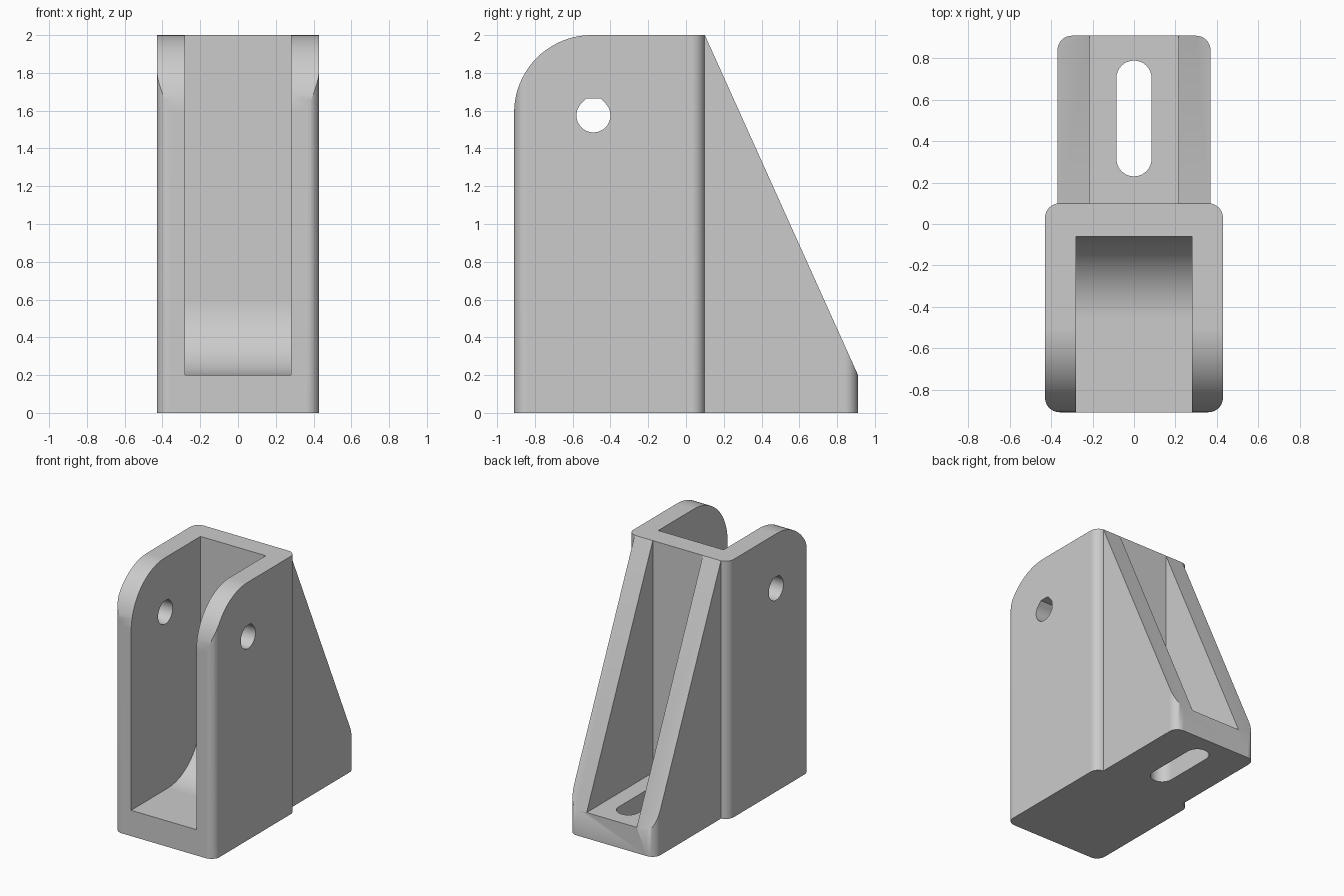
import bpy, bmesh, math

if "Cube" in bpy.data.objects:
    bpy.data.objects.remove(bpy.data.objects["Cube"], do_unlink=True)

grey = bpy.data.materials.new("light_grey")
grey.use_nodes = True
grey.diffuse_color = (0.6, 0.6, 0.6, 1)
grey.node_tree.nodes["Principled BSDF"].inputs["Base Color"].default_value = (0.6, 0.6, 0.6, 1)


def arc(cx, cy, r, a0, a1, n=12):
    return [(cx + r * math.cos(math.radians(a0 + (a1 - a0) * i / n)),
             cy + r * math.sin(math.radians(a0 + (a1 - a0) * i / n))) for i in range(n + 1)]


def prism(name, pts, axis, lo, hi):
    """Extrude an outline: axis 'z' takes (x, y) points, axis 'x' takes (y, z) points."""
    place = (lambda p, t: (p[0], p[1], t)) if axis == 'z' else (lambda p, t: (t, p[0], p[1]))
    bm = bmesh.new()
    base = bm.faces.new([bm.verts.new(place(p, lo)) for p in pts])
    top = bmesh.ops.extrude_face_region(bm, geom=[base])["geom"]
    shift = place((0, 0), hi - lo)
    bmesh.ops.translate(bm, vec=shift, verts=[g for g in top if isinstance(g, bmesh.types.BMVert)])
    bmesh.ops.recalc_face_normals(bm, faces=bm.faces)
    mesh = bpy.data.meshes.new(name)
    bm.to_mesh(mesh)
    bm.free()
    mesh.materials.append(grey)
    obj = bpy.data.objects.new(name, mesh)
    bpy.context.scene.collection.objects.link(obj)
    return obj


def combine(target, other, operation):
    mod = target.modifiers.new("cut", 'BOOLEAN')
    mod.operation, mod.solver, mod.object = operation, 'EXACT', other
    bpy.context.view_layer.objects.active = target
    bpy.ops.object.modifier_apply(modifier=mod.name)
    bpy.data.objects.remove(other, do_unlink=True)


def rounded_plan(w, y0, y1, r, round_front=True):
    front = (arc(-w + r, y0 + r, r, 180, 270, 8) + arc(w - r, y0 + r, r, 270, 360, 8)
             if round_front else [(-w, y0), (w, y0)])
    return front + arc(w - r, y1 - r, r, 0, 90, 8) + arc(-w + r, y1 - r, r, 90, 180, 8)


# Front fork: rounded plan trimmed to a side outline with a curved top corner
bracket = prism("bracket", rounded_plan(0.43, -0.91, 0.10, 0.07), 'z', 0, 2)
side = [(-1.2, -0.2), (0.3, -0.2), (0.3, 2.2), (-0.5, 2.2)] + arc(-0.5, 1.59, 0.41, 90, 180, 20)
side[3:4] = [(-0.5, 2.2)]
corner = [(-1.2, 2.2), (-1.2, 1.59)] + arc(-0.5, 1.59, 0.41, 180, 90, 20) + [(-0.5, 2.2)]
combine(bracket, prism("corner_cutter", corner, 'x', -0.6, 0.6), 'DIFFERENCE')

# Front channel with a swept floor
channel = [(-1.2, 0.2)] + arc(-0.46, 0.6, 0.4, 270, 360, 20) + [(-0.06, 2.2), (-1.2, 2.2)]
combine(bracket, prism("channel_cutter", channel, 'x', -0.28, 0.28), 'DIFFERENCE')

# Pin hole with a flattened top
flat = 0.09 * math.tan(math.radians(22.5))
hole = arc(-0.49, 1.575, 0.09, 135, 405, 30) + [(-0.49 + flat, 1.665), (-0.49 - flat, 1.665)]
combine(bracket, prism("pin_hole_cutter", hole, 'x', -0.6, 0.6), 'DIFFERENCE')

# Rear foot with two sloping ribs
foot = prism("rear_foot", rounded_plan(0.37, 0.05, 0.91, 0.07, False), 'z', 0, 2)
slope = [(0, 1.9), (0.10, 2.0), (0.91, 0.202), (1.2, -0.442), (1.2, 2.4), (0, 2.4)]
combine(foot, prism("slope_cutter", slope, 'x', -0.6, 0.6), 'DIFFERENCE')
recess = [(0, 0.2), (1.2, 0.2), (1.2, 2.4), (0, 2.4)]
combine(foot, prism("recess_cutter", recess, 'x', -0.215, 0.215), 'DIFFERENCE')

# Mounting slot through the foot
slot = arc(0, 0.705, 0.085, 0, 180, 16) + arc(0, 0.315, 0.085, 180, 360, 16)
combine(foot, prism("slot_cutter", slot, 'z', -0.2, 0.5), 'DIFFERENCE')

combine(bracket, foot, 'UNION')

# Smooth rounds, crisp edges
for o in bpy.context.selected_objects:
    o.select_set(False)
bracket.select_set(True)
bpy.context.view_layer.objects.active = bracket
bpy.ops.object.shade_smooth_by_angle(angle=math.radians(30))
normals = bracket.modifiers.new("even_shading", 'WEIGHTED_NORMAL')
normals.keep_sharp = True
